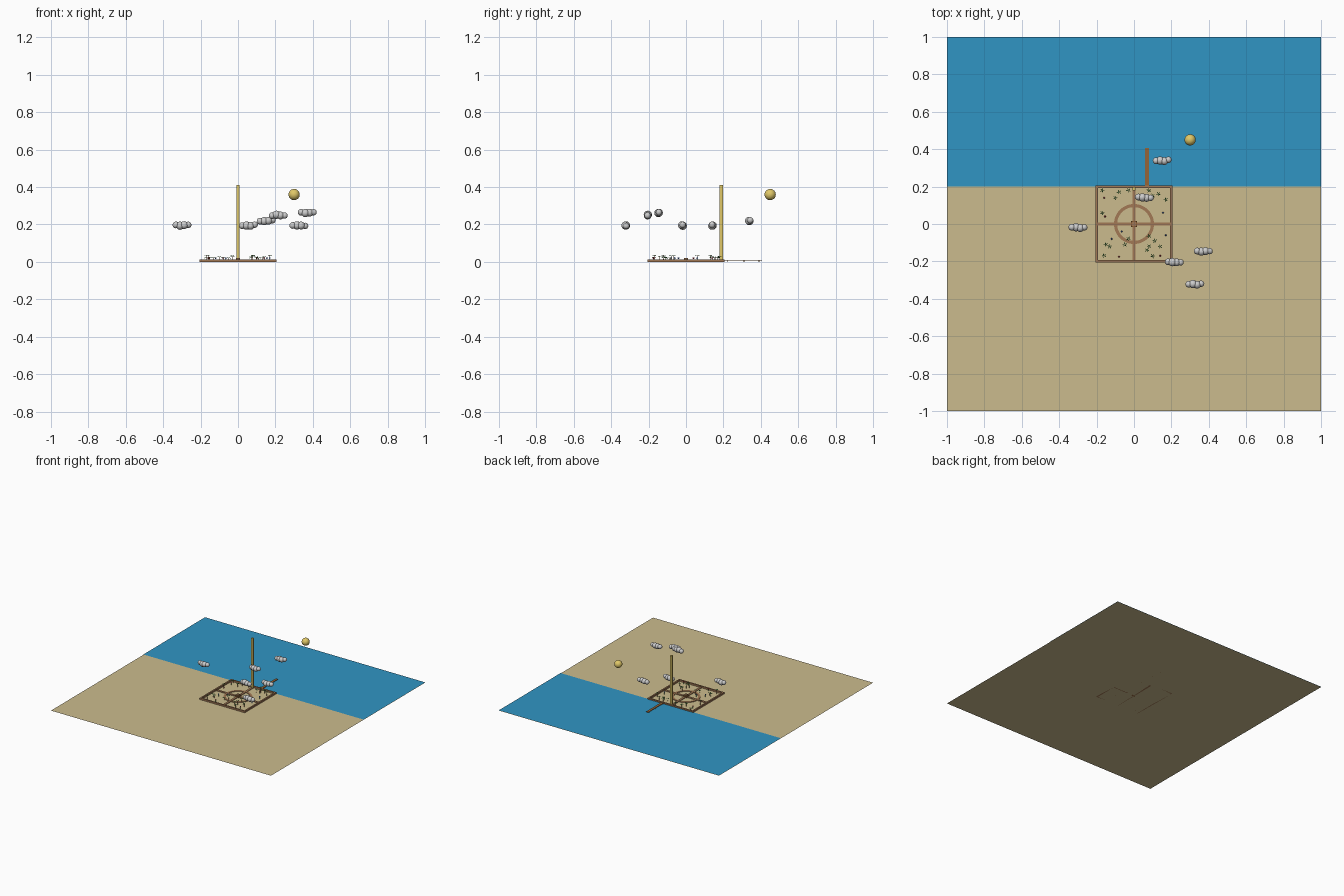
import bpy, bmesh, math, random
from mathutils import Matrix, Vector

if "Cube" in bpy.data.objects:
    bpy.data.objects.remove(bpy.data.objects["Cube"])
random.seed(4)

def mat(name, c):
    m = bpy.data.materials.new(name)
    m.diffuse_color = (*c, 1)
    m.use_nodes = True
    m.node_tree.nodes["Principled BSDF"].inputs["Base Color"].default_value = m.diffuse_color
    return m

SAND = mat("sand", (0.60, 0.50, 0.27))
WATER = mat("water", (0.03, 0.30, 0.55))
BROWN = mat("path_brown", (0.36, 0.19, 0.09))
WOOD = mat("wood", (0.30, 0.13, 0.04))
GOLD = mat("gold", (0.75, 0.58, 0.14))
LEAF = mat("leaf", (0.06, 0.28, 0.06))
RED = mat("red_petal", (0.6, 0.03, 0.05))
BLUE = mat("blue_petal", (0.05, 0.15, 0.6))

def finish(name, bm, m=None, smooth=False):
    me = bpy.data.meshes.new(name)
    bm.to_mesh(me)
    bm.free()
    if m:
        me.materials.append(m)
    for p in me.polygons:
        p.use_smooth = smooth
    ob = bpy.data.objects.new(name, me)
    bpy.context.collection.objects.link(ob)
    return ob

def add_box(bm, x0, x1, y0, y1, z0, z1):
    M = Matrix.Translation(((x0+x1)/2, (y0+y1)/2, (z0+z1)/2)) @ Matrix.Diagonal((x1-x0, y1-y0, z1-z0, 1))
    bmesh.ops.create_cube(bm, size=1, matrix=M)

def boxes(name, m, *bs):
    bm = bmesh.new()
    for b in bs:
        add_box(bm, *b)
    return finish(name, bm, m)

def plane(name, m, x0, x1, y0, y1, z):
    bm = bmesh.new()
    bm.faces.new([bm.verts.new(p) for p in ((x0, y0, z), (x1, y0, z), (x1, y1, z), (x0, y1, z))])
    return finish(name, bm, m)

# ground and sea
plane("sand_ground", SAND, -1, 1, -1, 1, 0)
plane("water", WATER, -1, 1, 0.2, 1, 0.003)

# square border wall and crossing paths
w = 0.012
boxes("garden_border", BROWN,
      (-0.205, 0.205, -0.205, -0.205+w, 0, 0.013), (-0.205, 0.205, 0.205-w, 0.205, 0, 0.013),
      (-0.205, -0.205+w, -0.205+w, 0.205-w, 0, 0.013), (0.205-w, 0.205, -0.205+w, 0.205-w, 0, 0.013))
boxes("cross_paths", BROWN, (-0.193, 0.193, -0.009, 0.009, 0, 0.005), (-0.009, 0.009, -0.193, 0.193, 0, 0.0048))

# circular path
bm = bmesh.new()
N = 48
rings = [[bm.verts.new((r*math.cos(i*math.tau/N), r*math.sin(i*math.tau/N), z)) for i in range(N)]
         for r, z in ((0.09, 0), (0.09, 0.0045), (0.107, 0.0045), (0.107, 0))]
for a, b in zip(rings, rings[1:]):
    for i in range(N):
        bm.faces.new((a[i], b[i], b[(i+1) % N], a[(i+1) % N]))
bmesh.ops.recalc_face_normals(bm, faces=bm.faces)
finish("circle_path", bm, BROWN)

# small fountain at the centre
boxes("centre_base", WOOD, (-0.016, 0.016, -0.016, 0.016, 0, 0.012))
boxes("centre_block", BROWN, (-0.01, 0.01, -0.01, 0.01, 0.012, 0.02))

# tall gold pillar
boxes("pillar", GOLD, (-0.009, 0.009, 0.179, 0.197, 0, 0.41))

# pier with posts
boxes("pier_deck", WOOD, (0.06, 0.08, 0.2, 0.405, 0.007, 0.011))
boxes("pier_posts", WOOD, *[(x-0.002, x+0.002, y-0.002, y+0.002, 0, 0.007)
                            for y in (0.22, 0.31, 0.39) for x in (0.063, 0.077)])

# sun
bm = bmesh.new()
bmesh.ops.create_uvsphere(bm, u_segments=32, v_segments=16, radius=0.03, matrix=Matrix.Translation((0.3, 0.45, 0.36)))
finish("sun", bm, GOLD, True)

# clouds made of overlapping puffs
clouds = [(0.15, 0.34, 0.22), (0.055, 0.142, 0.195), (-0.30, -0.02, 0.195),
          (0.215, -0.205, 0.25), (0.37, -0.148, 0.262), (0.325, -0.322, 0.195)]
for k, c in enumerate(clouds):
    bm = bmesh.new()
    for i, r in enumerate((0.018, 0.022, 0.021, 0.017)):
        off = Vector((-0.032 + 0.022*i, random.uniform(-.004, .004), random.uniform(-.003, .004)))
        bmesh.ops.create_uvsphere(bm, u_segments=20, v_segments=12, radius=r, matrix=Matrix.Translation(Vector(c)+off))
    finish(f"cloud_{k+1}", bm, None, True)

# palms: thin trunk and a crown of flat pointed leaves
palms = [(-.17, .18), (-.08, .17), (-.03, .18), (-.17, .06), (-.10, .14), (.08, .18), (.10, .15), (.13, .16),
         (.17, .13), (.07, .14), (-.03, -.08), (-.15, -.11), (-.13, -.12), (-.05, -.11), (-.16, -.17),
         (.08, -.065), (.11, -.09), (.08, -.12), (.14, -.12), (.07, -.14), (.10, -.17)]
trunks, leaves = bmesh.new(), bmesh.new()
for x, y in palms:
    h = random.uniform(0.02, 0.036)
    bmesh.ops.create_cone(trunks, cap_ends=True, segments=6, radius1=0.0018, radius2=0.0014, depth=h,
                          matrix=Matrix.Translation((x, y, h/2)))
    a0 = random.random()*6
    for i in range(5):
        R = Matrix.Translation((x, y, h)) @ Matrix.Rotation(a0 + i*math.tau/5, 4, 'Z')
        v = [leaves.verts.new(R @ Vector(p)) for p in
             ((0, 0, 0.001), (0.007, -0.0025, 0.002), (0.014, 0, -0.002), (0.007, 0.0025, 0.002))]
        leaves.faces.new(v)
finish("palm_trunks", trunks, WOOD)
finish("palm_leaves", leaves, LEAF)

# flowers: stem and round coloured head
def flowers(name, m, pts):
    stems, heads = bmesh.new(), bmesh.new()
    for x, y in pts:
        bmesh.ops.create_cone(stems, cap_ends=True, segments=6, radius1=0.001, radius2=0.001, depth=0.018,
                              matrix=Matrix.Translation((x, y, 0.009)))
        bmesh.ops.create_icosphere(heads, subdivisions=1, radius=0.005, matrix=Matrix.Translation((x, y, 0.02)))
    finish(name + "_stems", stems, LEAF)
    finish(name + "_heads", heads, m)

flowers("red_flower", RED, [(-.155, .04), (-.16, .14), (-.08, -.175), (.14, -.17), (.10, .14)])
flowers("blue_flower", BLUE, [(.155, .06), (-.065, -.04), (.17, -.06), (-.12, -.08)])
